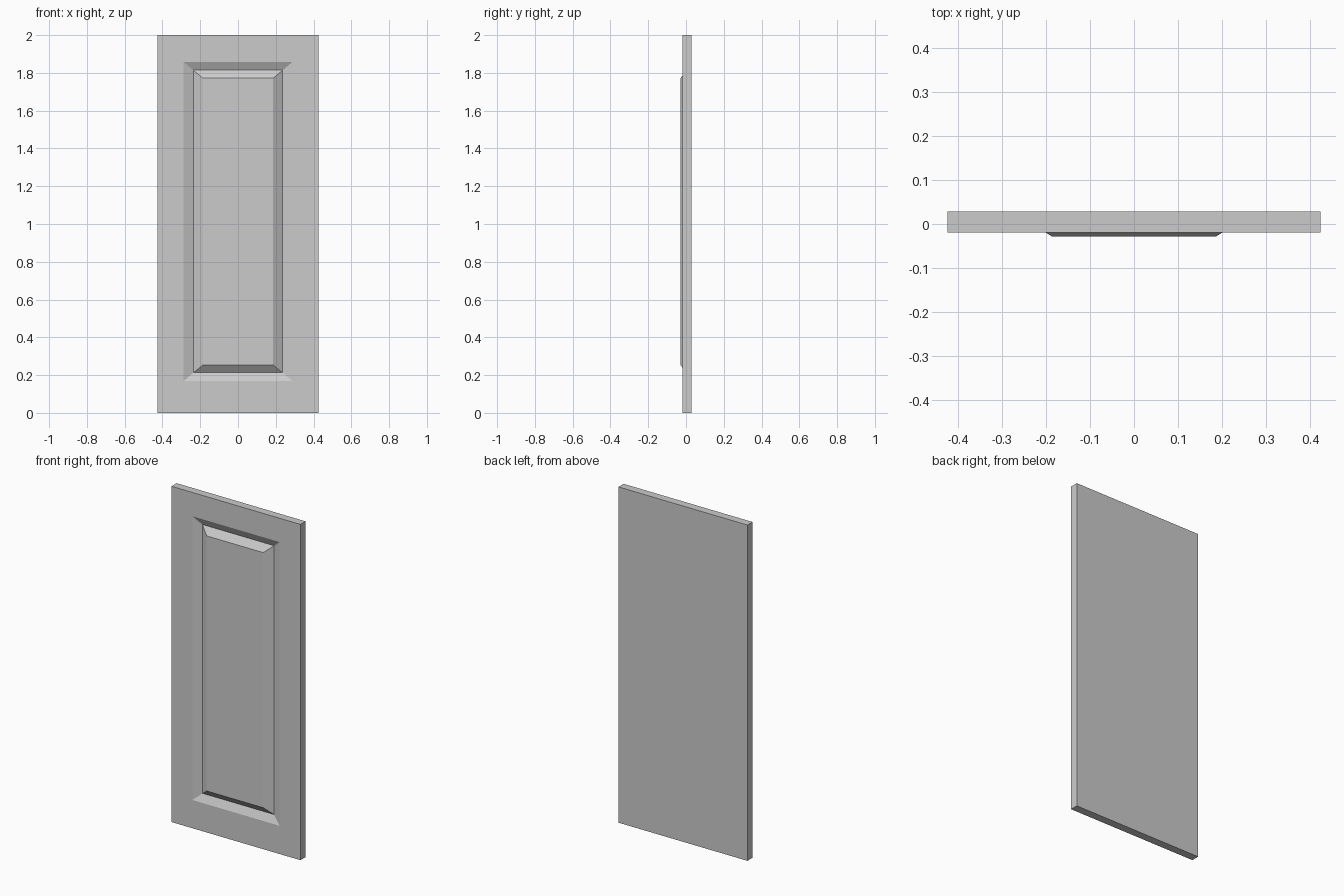
import bpy
import bmesh

if "Cube" in bpy.data.objects:
    bpy.data.objects.remove(bpy.data.objects["Cube"])

# Nested rectangular outlines: (half width, bottom z, top z, y),
# from the back edge, round the front, into the moulding and up to the raised field
OUTLINES = [
    (0.425, 0.0, 2.0, 0.029),      # back edge
    (0.425, 0.0, 2.0, -0.019),     # front edge
    (0.288, 0.168, 1.858, -0.019), # outer lip of the recess
    (0.236, 0.213, 1.814, 0.003),  # bottom of the groove
    (0.186, 0.253, 1.772, -0.029), # raised field
]


def add_outline(bm, half, z0, z1, y):
    corners = [(-half, z0), (half, z0), (half, z1), (-half, z1)]
    return [bm.verts.new((x, y, z)) for x, z in corners]


bm = bmesh.new()
rings = [add_outline(bm, *outline) for outline in OUTLINES]

# Slab sides, front frame, sloped groove and bevelled field
for a, b in zip(rings, rings[1:]):
    for i in range(4):
        j = (i + 1) % 4
        bm.faces.new((a[i], a[j], b[j], b[i]))

# Flat back and flat raised field
bm.faces.new(rings[0][::-1])
bm.faces.new(rings[-1])
bmesh.ops.recalc_face_normals(bm, faces=bm.faces)

mesh = bpy.data.meshes.new("door_panel")
bm.to_mesh(mesh)
bm.free()
door = bpy.data.objects.new("door_panel", mesh)
bpy.context.collection.objects.link(door)
